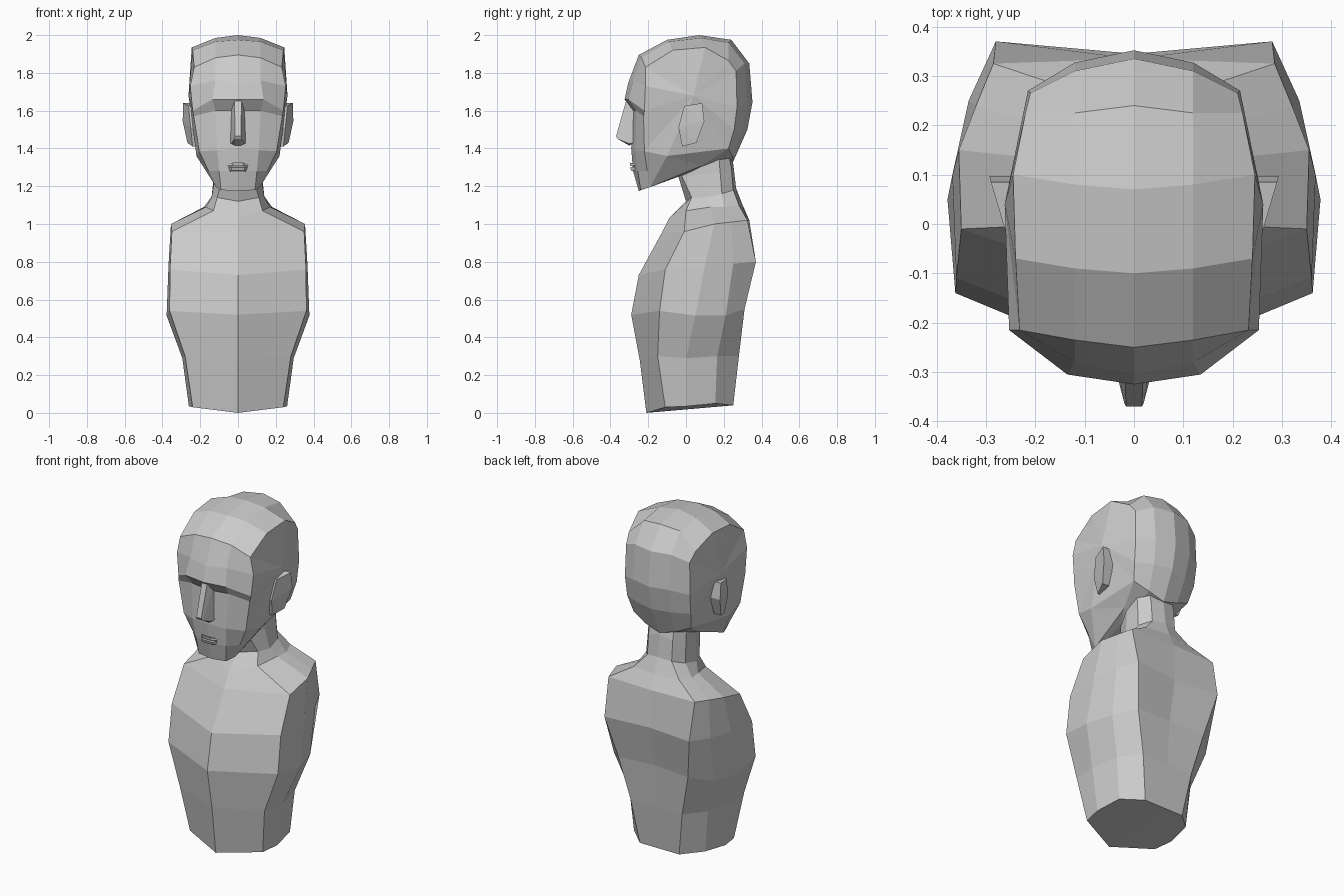
import bpy
import bmesh

if "Cube" in bpy.data.objects:
    bpy.data.objects.remove(bpy.data.objects["Cube"], do_unlink=True)

clay = bpy.data.materials.new("clay_grey")
clay.use_nodes = True
clay.diffuse_color = (0.6, 0.6, 0.6, 1)
clay.node_tree.nodes["Principled BSDF"].inputs["Base Color"].default_value = clay.diffuse_color


def finish(name, bm, mirror=True):
    """Mirror a half mesh across x, weld the seam and make a flat shaded object."""
    if mirror:
        copy = bmesh.ops.duplicate(bm, geom=bm.verts[:] + bm.edges[:] + bm.faces[:])["geom"]
        for item in copy:
            if isinstance(item, bmesh.types.BMVert):
                item.co.x *= -1
        flipped = [item for item in copy if isinstance(item, bmesh.types.BMFace)]
        bmesh.ops.reverse_faces(bm, faces=flipped)
        bmesh.ops.remove_doubles(bm, verts=bm.verts[:], dist=0.0005)
    bmesh.ops.recalc_face_normals(bm, faces=bm.faces[:])
    mesh = bpy.data.meshes.new(name)
    bm.to_mesh(mesh)
    bm.free()
    mesh.materials.append(clay)
    obj = bpy.data.objects.new(name, mesh)
    bpy.context.collection.objects.link(obj)
    return obj


def skin(bm, rows, cyclic=False):
    """Join rows of points with quads and return the rows of vertices."""
    grid = [[bm.verts.new(point) for point in row] for row in rows]
    following = grid[1:] + (grid[:1] if cyclic else [])
    for low, high in zip(grid, following):
        for k in range(len(low) - 1):
            bm.faces.new((low[k], low[k + 1], high[k + 1], high[k]))
    return grid


def loft(name, rows):
    bm = bmesh.new()
    grid = skin(bm, rows)
    bm.faces.new(grid[0])
    bm.faces.new(grid[-1])
    return finish(name, bm)


def hull(name, points, mirror_points=True):
    """Small faceted solid wrapped around a few points."""
    bm = bmesh.new()
    for x, y, z in points:
        bm.verts.new((x, y, z))
        if mirror_points and x:
            bm.verts.new((-x, y, z))
    result = bmesh.ops.convex_hull(bm, input=bm.verts[:])
    loose = [v for v in result["geom_interior"] if isinstance(v, bmesh.types.BMVert)]
    bmesh.ops.delete(bm, geom=loose, context="VERTS")
    return finish(name, bm, mirror=False)


# Torso: half rings running from breastbone, chest corner, side, rear side, back corner to spine
collar = [(0, 0, 1.12), (.11, .03, 1.14), (.14, .1, 1.14),
          (.13, .19, 1.16), (.08, .25, 1.18), (0, .265, 1.19)]
torso_rings = [
    [(0, -.21, 0), (.24, -.11, .03), (.26, 0, .035),
     (.235, .155, .05), (.13, .25, .04), (0, .25, .04)],
    [(0, -.245, .28), (.28, -.15, .3), (.295, 0, .29),
     (.26, .165, .3), (.17, .28, .3), (0, .28, .3)],
    [(0, -.29, .52), (.362, -.14, .54), (.378, .05, .515),
     (.33, .21, .515), (.23, .31, .55), (0, .3, .56)],
    [(0, -.25, .73), (.36, -.11, .76), (.368, .1, .78),
     (.335, .25, .79), (.28, .37, .8), (0, .345, .8)],
    [(0, -.13, .95), (.35, -.01, .96), (.355, .15, 1),
     (.32, .24, 1.01), (.285, .325, 1.02), (0, .335, 1.02)],
    [(0, -.09, 1.03), (.13, 0, 1.07), (.17, .13, 1.09),
     (.18, .2, 1.09), (.15, .28, 1.1), (0, .3, 1.1)],
    collar,
]
loft("torso", torso_rings)

# Neck: leans forward and ends inside the head
neck_rings = [
    collar,
    [(0, -.04, 1.25), (.08, -.02, 1.25), (.12, .08, 1.26),
     (.125, .18, 1.28), (.08, .24, 1.3), (0, .25, 1.32)],
    [(0, -.04, 1.32), (.08, -.02, 1.32), (.12, .08, 1.36),
     (.125, .17, 1.4), (.08, .22, 1.4), (0, .23, 1.4)],
]
loft("neck", neck_rings)

# Head: bands of midline, inner and edge points, from under the jaw up the face and over the skull
head_bands = [
    [(0, -.04, 1.25), (.09, 0, 1.265), (.14, .085, 1.31)],
    [(0, -.25, 1.175), (.09, -.24, 1.18), (.115, -.19, 1.195)],
    [(0, -.28, 1.28), (.1, -.255, 1.28), (.155, -.205, 1.28)],
    [(0, -.29, 1.4), (.11, -.27, 1.39), (.205, -.22, 1.385)],
    [(0, -.285, 1.6), (.12, -.262, 1.6), (.235, -.225, 1.57)],
    [(0, -.325, 1.66), (.135, -.305, 1.66), (.24, -.22, 1.6)],
    [(0, -.305, 1.75), (.12, -.28, 1.76), (.253, -.215, 1.73)],
    [(0, -.25, 1.895), (.12, -.235, 1.88), (.232, -.215, 1.83)],
    [(0, -.1, 1.975), (.12, -.09, 1.965), (.24, -.07, 1.92)],
    [(0, .07, 2), (.12, .08, 1.985), (.245, .1, 1.935)],
    [(0, .24, 1.975), (.12, .225, 1.96), (.22, .225, 1.865)],
    [(0, .335, 1.85), (.12, .31, 1.85), (.21, .265, 1.81)],
    [(0, .352, 1.645), (.12, .327, 1.645), (.215, .27, 1.62)],
    [(0, .325, 1.5), (.11, .3, 1.5), (.21, .255, 1.5)],
    [(0, .25, 1.33), (.1, .245, 1.36), (.19, .225, 1.4)],
]
bm = bmesh.new()
edge = [band[-1] for band in skin(bm, head_bands, cyclic=True)]
jaw_corner = bm.verts.new((.22, -.1, 1.36))
temple = bm.verts.new((.262, .04, 1.68))

# Jaw planes sloping in from the flat side of the head
for corners in ((edge[1], edge[2], edge[3], jaw_corner),
                (edge[0], edge[1], jaw_corner),
                (edge[-1], edge[0], jaw_corner)):
    bm.faces.new(corners)

# Flat side of the head, fanned around the temple
side_loop = edge[3:] + [jaw_corner]
for here, after in zip(side_loop, side_loop[1:] + side_loop[:1]):
    bm.faces.new((here, after, temple))
finish("head", bm)

# Nose: narrow bridge, wider nostrils
hull("nose", [(.018, -.318, 1.65), (.035, -.27, 1.64), (.016, -.37, 1.465),
              (.02, -.362, 1.45), (.042, -.275, 1.43), (.035, -.3, 1.425),
              (.015, -.3, 1.415)])

# Lips: thin upper wedge and shorter lower wedge
hull("upper_lip", [(.065, -.262, 1.315), (.025, -.298, 1.325), (.03, -.295, 1.308),
                   (.06, -.262, 1.305)])
hull("lower_lip", [(.055, -.262, 1.302), (.035, -.296, 1.3), (.035, -.29, 1.282),
                   (.045, -.262, 1.278)])

# Ears: plates hinged at the front edge and flaring outwards at the back
ear_outline = [(.262, -.01, 1.625), (.29, .085, 1.64), (.293, .097, 1.545),
               (.268, .055, 1.43), (.24, -.02, 1.41), (.25, -.04, 1.51)]
for side, name in ((1, "left_ear"), (-1, "right_ear")):
    outer = [(side * x, y, z) for x, y, z in ear_outline]
    inner = [(side * .225, y, z) for x, y, z in ear_outline]
    hull(name, outer + inner, mirror_points=False)
